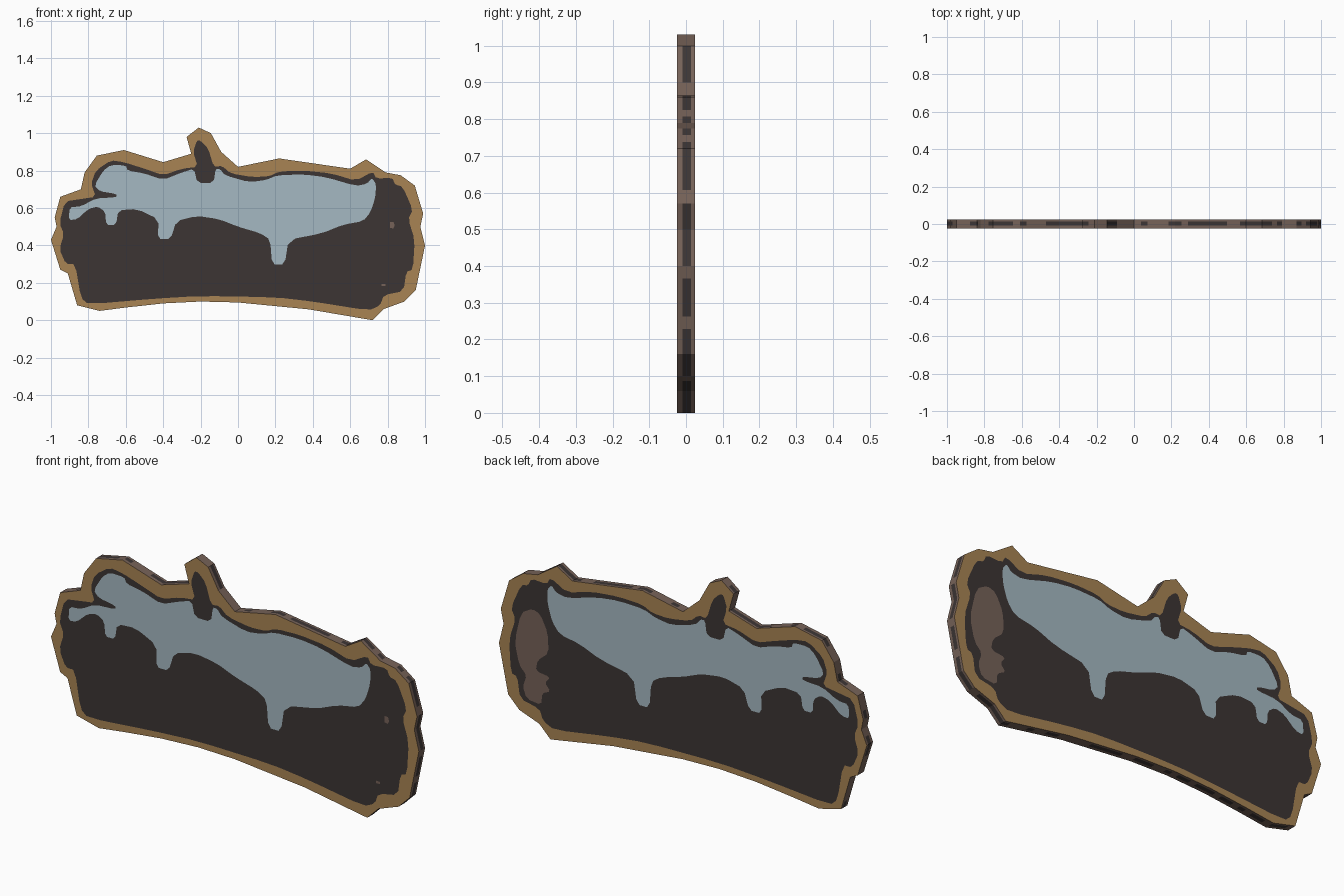
import bpy, bmesh, random
from mathutils import Vector
from mathutils.geometry import delaunay_2d_cdt

if "Cube" in bpy.data.objects:
    bpy.data.objects.remove(bpy.data.objects["Cube"])

random.seed(4)
HALF = 0.024  # half the plate thickness


def material(name, rgb):
    m = bpy.data.materials.new(name)
    lin = [((c / 255 + 0.055) / 1.055) ** 2.4 for c in rgb]
    m.diffuse_color = (*lin, 1)
    m.use_nodes = True
    m.node_tree.nodes["Principled BSDF"].inputs["Base Color"].default_value = m.diffuse_color
    return m


MATS = [material("tan_border", (168, 132, 84)), material("dark_chocolate", (60, 53, 52)),
        material("pale_blue_icing", (165, 185, 194)), material("brown", (118, 98, 88))]
TAN, DARK, BLUE, BROWN = range(4)


def ccw(pts):
    area = sum(a[0] * b[1] - b[0] * a[1] for a, b in zip(pts, pts[1:] + pts[:1]))
    return pts if area > 0 else pts[::-1]


def rounded(pts):
    """Cut each corner to soften a painted shape."""
    out = []
    for a, b in zip(pts, pts[1:] + pts[:1]):
        for t in (0.2, 0.8):
            out.append((a[0] + (b[0] - a[0]) * t, a[1] + (b[1] - a[1]) * t))
    return out


# Angular silhouette of the plate (x, z)
outline = ccw([
    (-.275, .98), (-.21, 1.03), (-.145, 1), (-.09, .9), (0, .82), (.22, .865), (.6, .81),
    (.685, .86), (.79, .79), (.87, .775), (.945, .72), (.99, .57), (.975, .5), (1, .4),
    (.95, .16), (.89, .1), (.78, .06), (.72, 0), (.38, .058), (0, .095), (-.2, .1),
    (-.4, .09), (-.6, .068), (-.74, .05), (-.86, .08), (-.91, .25), (-.95, .27), (-1, .43),
    (-.97, .5), (-.98, .55), (-.95, .66), (-.84, .7), (-.82, .79), (-.755, .88),
    (-.61, .91), (-.4, .845), (-.25, .89)])

# Dark cake body with its stem
body = ccw(rounded([
    (-.22, .96), (-.2, .96), (-.16, .92), (-.13, .82), (-.085, .825), (-.04, .785), (.08, .765),
    (.17, .77), (.22, .795), (.35, .8), (.5, .785), (.63, .745), (.72, .795), (.74, .757),
    (.825, .762), (.84, .725), (.88, .715), (.935, .59), (.91, .54), (.945, .43),
    (.935, .27), (.9, .26), (.885, .155), (.78, .135), (.76, .08), (.7, .052), (.4, .1),
    (.2, .123), (-.2, .13), (-.45, .115), (-.8, .085), (-.84, .12), (-.87, .3), (-.92, .3),
    (-.955, .38), (-.93, .46), (-.955, .52), (-.925, .635), (-.84, .648), (-.76, .66),
    (-.785, .73), (-.76, .8), (-.68, .855), (-.61, .845), (-.5, .81), (-.4, .775),
    (-.3, .81), (-.215, .82), (-.24, .9)]))

# Dripping icing, notched around the stem
icing = ccw(rounded([
    (-.72, .8), (-.68, .83), (-.6, .828), (-.59, .8), (-.5, .785), (-.4, .75), (-.3, .79),
    (-.235, .81), (-.218, .735), (-.13, .735), (-.12, .81), (-.095, .807), (-.07, .775),
    (.06, .738), (.15, .75), (.21, .775), (.35, .78), (.47, .765), (.63, .718), (.69, .73),
    (.715, .76), (.738, .73), (.735, .66), (.71, .58), (.67, .53), (.56, .51), (.45, .465),
    (.27, .43), (.25, .298), (.182, .298), (.172, .43), (.12, .465), (0, .5), (-.1, .54),
    (-.22, .558), (-.33, .53), (-.36, .433), (-.428, .433), (-.425, .54), (-.54, .595),
    (-.64, .588), (-.652, .51), (-.705, .51), (-.71, .58), (-.75, .608), (-.8, .595),
    (-.86, .54), (-.905, .535), (-.9, .605), (-.84, .608), (-.76, .652), (-.65, .657),
    (-.65, .675), (-.74, .69), (-.768, .72)]))

# Brown bite marks: one large on the back, two specks on the front
back_bite = ccw(rounded([
    (.82, .615), (.88, .58), (.915, .43), (.89, .32), (.85, .28), (.87, .22), (.85, .165),
    (.77, .155), (.765, .215), (.72, .235), (.75, .27), (.72, .305), (.8, .315), (.79, .37),
    (.73, .42), (.735, .52), (.775, .6)]))
specks = [ccw([(.812, .525), (.832, .525), (.838, .505), (.83, .49), (.812, .495)]),
          ccw([(.768, .195), (.788, .195), (.788, .183), (.768, .183)])]


def flat_side(bm, y, layers):
    """Cut the plate face into coloured regions; later layers win."""
    coords, faces = [], []
    for pts, _ in layers:
        faces.append(list(range(len(coords), len(coords) + len(pts))))
        coords += [Vector(p) for p in pts]
    vs, _, tris, _, _, owners = delaunay_2d_cdt(coords, [], faces, 1, 1e-5)
    verts = [bm.verts.new((v.x, y, v.y)) for v in vs]
    for tri, own in zip(tris, owners):
        f = bm.faces.new([verts[i] for i in tri])
        f.material_index = layers[max(own)][1] if own else TAN
        f.normal_update()
        if f.normal.y * y < 0:
            f.normal_flip()


def edge_band(bm, pts):
    """Brown rim, with broken dark blotches along its middle strip."""
    levels = [-HALF, -.009, .013, HALF]
    for a, b in zip(pts, pts[1:] + pts[:1]):
        a, b = Vector(a), Vector(b)
        n = max(2, round((b - a).length / .035))
        for i in range(n):
            p, q = a.lerp(b, i / n), a.lerp(b, (i + 1) / n)
            for k in range(3):
                y0, y1 = levels[k], levels[k + 1]
                f = bm.faces.new([bm.verts.new(c) for c in (
                    (p.x, y0, p.y), (p.x, y1, p.y), (q.x, y1, q.y), (q.x, y0, q.y))])
                f.material_index = DARK if k == 1 and random.random() < .5 else BROWN
                f.normal_update()
                if f.normal.dot(Vector((b.y - a.y, 0, a.x - b.x))) < 0:
                    f.normal_flip()


# Assemble the plate
bm = bmesh.new()
base = [(outline, TAN), (body, DARK), (icing, BLUE)]
flat_side(bm, -HALF, base + [(s, BROWN) for s in specks])
flat_side(bm, HALF, base + [(back_bite, BROWN)])
edge_band(bm, outline)
bmesh.ops.remove_doubles(bm, verts=bm.verts, dist=1e-5)
mesh = bpy.data.meshes.new("cake_sign")
bm.to_mesh(mesh)
bm.free()
for m in MATS:
    mesh.materials.append(m)
sign = bpy.data.objects.new("cake_sign", mesh)
bpy.context.collection.objects.link(sign)
